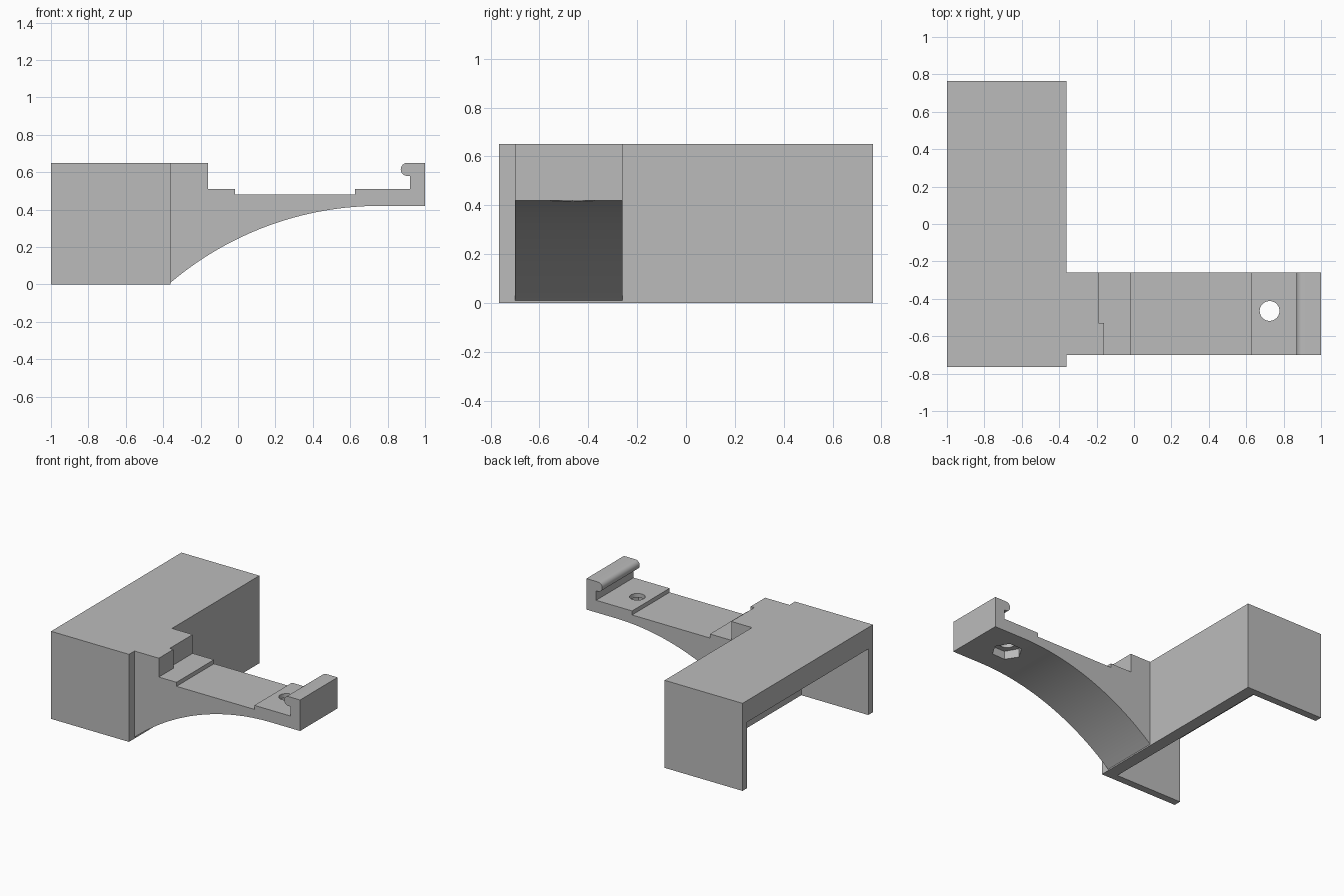
import bpy, bmesh, math
from mathutils import Matrix, Vector

if "Cube" in bpy.data.objects:
    bpy.data.objects.remove(bpy.data.objects["Cube"], do_unlink=True)

grey = bpy.data.materials.new("plain_grey")
grey.use_nodes = True
grey.diffuse_color = (0.5, 0.5, 0.5, 1)
grey.node_tree.nodes["Principled BSDF"].inputs["Base Color"].default_value = (0.5, 0.5, 0.5, 1)


def finish(name, bm):
    """Turn a bmesh into a grey object."""
    bmesh.ops.recalc_face_normals(bm, faces=bm.faces[:])
    mesh = bpy.data.meshes.new(name)
    bm.to_mesh(mesh)
    bm.free()
    obj = bpy.data.objects.new(name, mesh)
    bpy.context.collection.objects.link(obj)
    mesh.materials.append(grey)
    return obj


def box(name, low, high):
    low, high = Vector(low), Vector(high)
    bm = bmesh.new()
    place = Matrix.Translation((low + high) / 2) @ Matrix.Diagonal((*(high - low), 1))
    bmesh.ops.create_cube(bm, size=1, matrix=place)
    return finish(name, bm)


def prism(name, outline, y0, y1):
    """Extrude an x-z outline along y."""
    bm = bmesh.new()
    face = bm.faces.new([bm.verts.new((x, y0, z)) for x, z in outline])
    new = bmesh.ops.extrude_face_region(bm, geom=[face])["geom"]
    bmesh.ops.translate(bm, vec=(0, y1 - y0, 0),
                        verts=[v for v in new if isinstance(v, bmesh.types.BMVert)])
    return finish(name, bm)


def column(name, sides, radius, x, y, z0, z1):
    bm = bmesh.new()
    bmesh.ops.create_cone(bm, cap_ends=True, segments=sides, radius1=radius, radius2=radius,
                          depth=z1 - z0, matrix=Matrix.Translation((x, y, (z0 + z1) / 2)))
    # one corner points along x
    first = max(bm.verts, key=lambda v: v.co.x - x).co
    turn = math.atan2(first.y - y, first.x - x)
    bmesh.ops.rotate(bm, verts=bm.verts[:], cent=(x, y, 0), matrix=Matrix.Rotation(-turn, 3, "Z"))
    return finish(name, bm)


def cut(obj, cutter):
    cutter.hide_render = True
    mod = obj.modifiers.new("cut", "BOOLEAN")
    mod.operation = "DIFFERENCE"
    mod.solver = "EXACT"
    mod.object = cutter
    bpy.context.view_layer.objects.active = obj
    bpy.ops.object.modifier_apply(modifier=mod.name)
    bpy.data.objects.remove(cutter, do_unlink=True)


# Cover: open underneath and at the -x side
cover = box("cover", (-1, -0.765, 0), (-0.36, 0.765, 0.65))
cut(cover, box("cover_cutter", (-1.2, -0.71, -0.2), (-0.45, 0.71, 0.49)))

# Arm: stepped top, hooked end, arched underside
lip = [(0.905 + 0.035 * math.cos(a), 0.615 + 0.035 * math.sin(a))
       for a in (-math.pi / 2 - math.pi * i / 12 for i in range(13))]
end_x, start_z, top_z = 0.76, 0.01, 0.42
run, rise = end_x + 0.36, top_z - start_z
radius = (run ** 2 + rise ** 2) / (2 * rise)
sweep = math.asin(run / radius)
arch = [(end_x - radius * math.sin(a), top_z - radius * (1 - math.cos(a)))
        for a in (sweep * i / 32 for i in range(33))]
top = [(-0.36, 0.65), (-0.16, 0.65), (-0.16, 0.51), (-0.015, 0.51), (-0.015, 0.48),
       (0.625, 0.48), (0.625, 0.51), (0.92, 0.51), (0.92, 0.58)]
arm = prism("arm", top + lip + [(1, 0.65), (1, top_z)] + arch, -0.70, -0.26)

# Notch in the raised step, screw hole and hexagonal nut pocket
cut(arm, box("notch_cutter", (-0.19, -0.53, 0.51), (-0.1, -0.2, 0.8)))
cut(arm, column("nut_cutter", 6, 0.104, 0.725, -0.465, 0.3, 0.479))
cut(arm, column("hole_cutter", 40, 0.053, 0.725, -0.465, 0.3, 0.7))

bpy.ops.object.select_all(action="DESELECT")
arm.select_set(True)
bpy.context.view_layer.objects.active = arm
bpy.ops.object.shade_smooth_by_angle(angle=math.radians(30))
